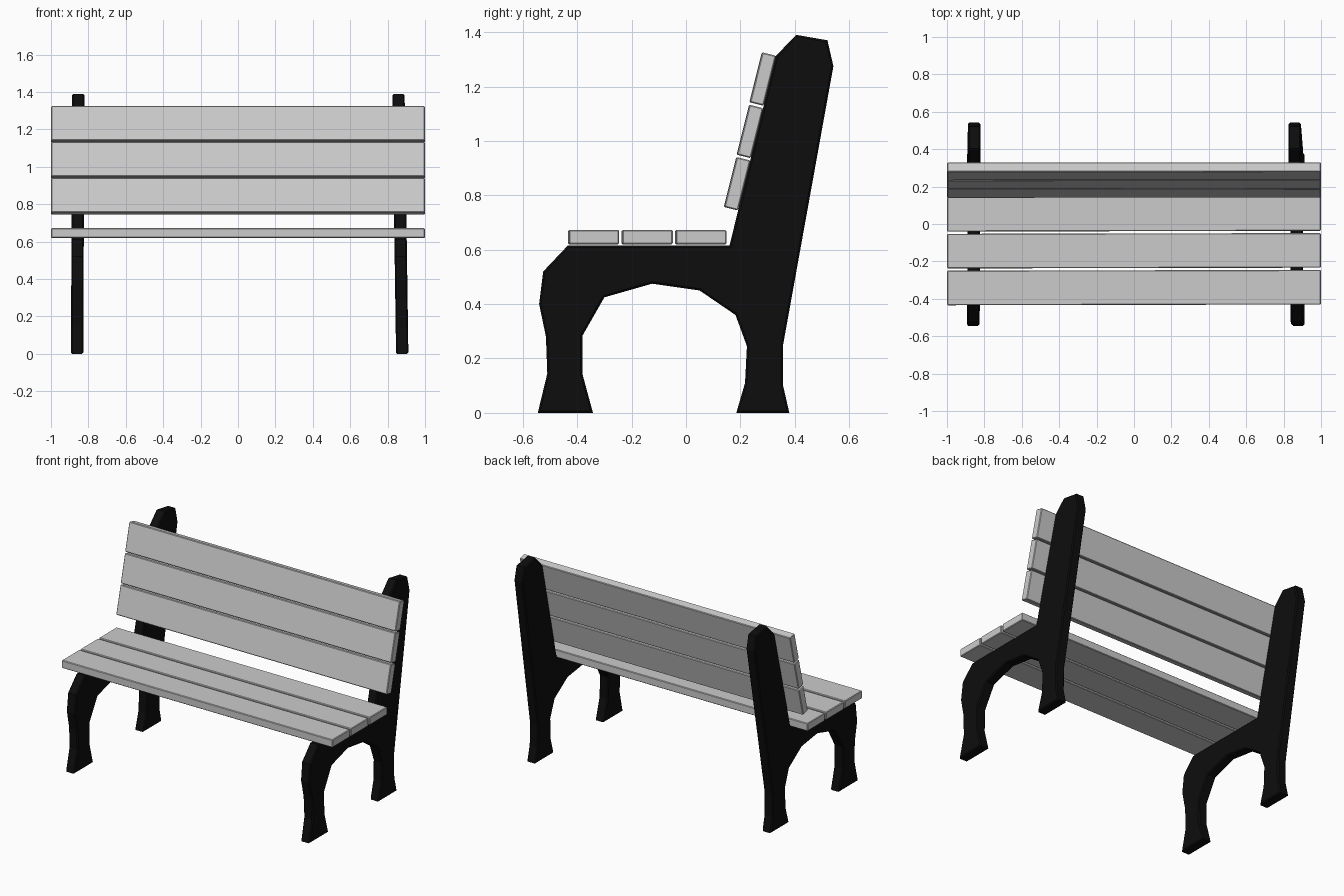
import bpy, bmesh, math
from mathutils import Matrix

if "Cube" in bpy.data.objects:
    bpy.data.objects.remove(bpy.data.objects["Cube"])

black = bpy.data.materials.new("black_iron")
black.diffuse_color = (0.004, 0.004, 0.004, 1)
black.use_nodes = True
black.node_tree.nodes["Principled BSDF"].inputs["Base Color"].default_value = black.diffuse_color

# Side outline of the cast frame as (y, z)
PROFILE = [
    (-0.545, 0), (-0.342, 0), (-0.38, 0.14), (-0.38, 0.285), (-0.30, 0.425),
    (-0.125, 0.475), (0.05, 0.45), (0.182, 0.36), (0.224, 0.245), (0.217, 0.11),
    (0.185, 0), (0.38, 0), (0.357, 0.10), (0.357, 0.25), (0.542, 1.275),
    (0.52, 1.37), (0.405, 1.39), (0.33, 1.312), (0.16, 0.615), (-0.435, 0.615),
    (-0.525, 0.52), (-0.54, 0.40), (-0.515, 0.28), (-0.51, 0.145)]
THICK = 0.066


def finish(bm, name, mat=None):
    bmesh.ops.recalc_face_normals(bm, faces=bm.faces)
    me = bpy.data.meshes.new(name)
    bm.to_mesh(me)
    bm.free()
    ob = bpy.data.objects.new(name, me)
    bpy.context.collection.objects.link(ob)
    if mat:
        me.materials.append(mat)
    return ob


def frame(name, x, lean):
    # Extruded outline, chamfered around both side faces, leaning slightly in x
    bm = bmesh.new()
    cap = bm.faces.new([bm.verts.new((-THICK / 2, y, z)) for y, z in PROFILE])
    res = bmesh.ops.extrude_face_region(bm, geom=[cap], use_keep_orig=True)
    new = [v for v in res["geom"] if isinstance(v, bmesh.types.BMVert)]
    bmesh.ops.translate(bm, verts=new, vec=(THICK, 0, 0))
    rim = [e for e in bm.edges if abs(e.verts[0].co.x - e.verts[1].co.x) < 1e-5]
    bmesh.ops.bevel(bm, geom=rim, offset=0.007, segments=1, affect='EDGES')
    for v in bm.verts:
        v.co.x += x + lean * v.co.z
    return finish(bm, name, black)


def plank(name, y, z, depth, height, tilt=0.0, yaw=0.0):
    # Thin board with a small chamfer
    bm = bmesh.new()
    bmesh.ops.create_cube(bm, size=1, matrix=Matrix.Diagonal((1.998, depth, height, 1)))
    bmesh.ops.bevel(bm, geom=bm.edges[:], offset=0.004, segments=1, affect='EDGES')
    ob = finish(bm, name)
    ob.location = (0, y, z)
    ob.rotation_euler = (tilt, 0, yaw)
    return ob


# Two end frames
frame("left_frame", -0.860, 0.004)
frame("right_frame", 0.878, -0.0145)

# Seat and backrest boards
for i in range(3):
    plank(f"seat_plank_{i + 1}", -0.340 + 0.197 * i, 0.646, 0.185, 0.052, yaw=0.002)
    plank(f"back_plank_{i + 1}", 0.188 + 0.047 * i, 0.8425 + 0.1925 * i,
          0.052, 0.189, tilt=-math.radians(14), yaw=0.001)
